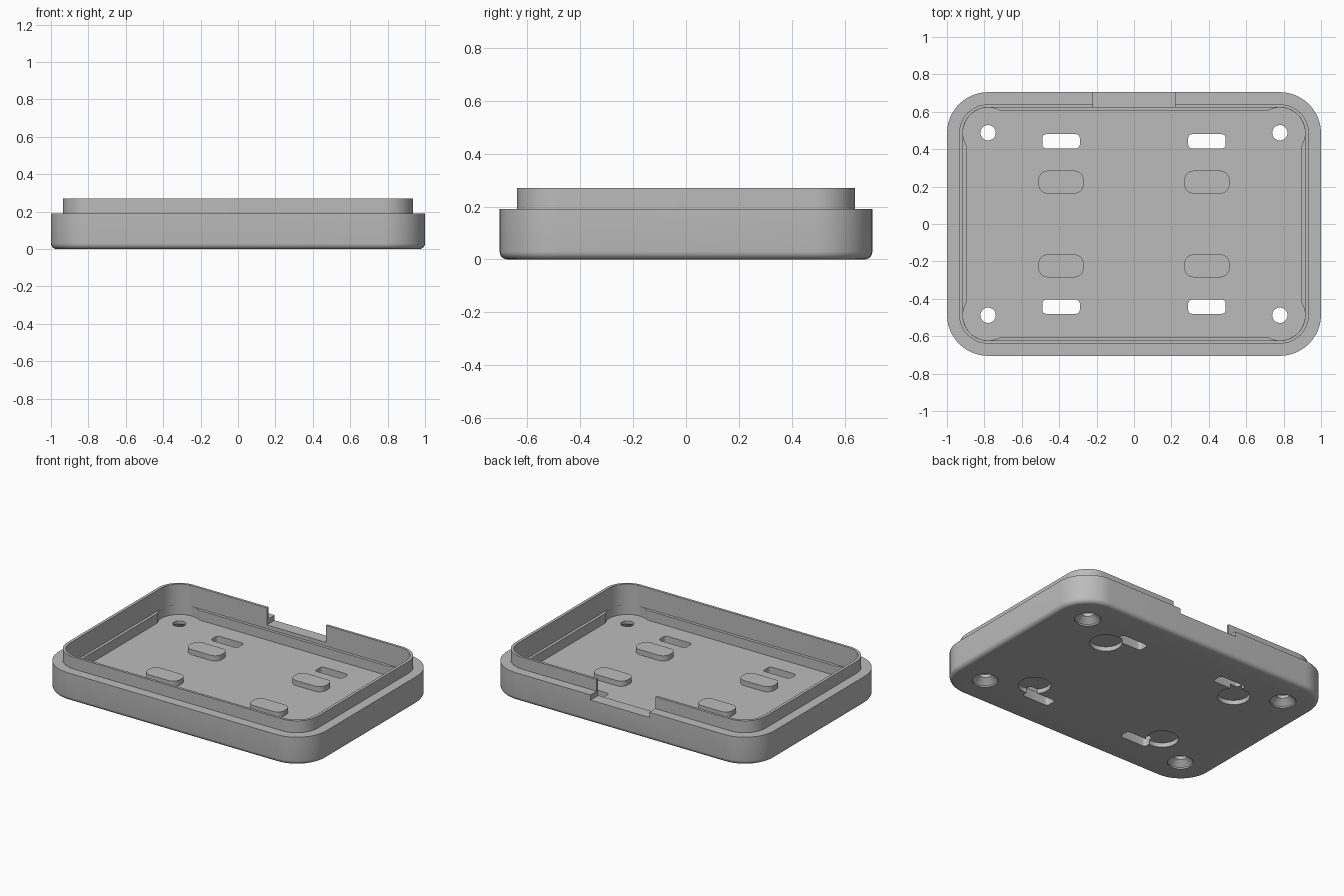
import bpy, bmesh, math

cube = bpy.data.objects.get("Cube")
if cube:
    bpy.data.objects.remove(cube, do_unlink=True)

grey = bpy.data.materials.new("plain grey")
grey.use_nodes = True
COLOUR = (0.5, 0.5, 0.5, 1)
grey.diffuse_color = COLOUR
grey.node_tree.nodes["Principled BSDF"].inputs["Base Color"].default_value = COLOUR


def rounded(hx, hy, r, cx=0, cy=0, steps=12):
    """Outline of a rounded rectangle with half sizes hx, hy."""
    pts = []
    for q, (sx, sy) in enumerate([(1, 1), (-1, 1), (-1, -1), (1, -1)]):
        for i in range(steps + 1):
            a = (q + i / steps) * math.pi / 2
            pts.append((cx + sx * (hx - r) + r * math.cos(a),
                        cy + sy * (hy - r) + r * math.sin(a)))
    return pts


def circle(r, cx, cy, n=40):
    return [(cx + r * math.cos(2 * math.pi * i / n),
             cy + r * math.sin(2 * math.pi * i / n)) for i in range(n)]


def loft(name, layers):
    """Closed solid through stacked (outline, z) layers."""
    bm = bmesh.new()
    rings = [[bm.verts.new((x, y, z)) for x, y in pts] for pts, z in layers]
    for low, high in zip(rings, rings[1:]):
        n = len(low)
        for i in range(n):
            j = (i + 1) % n
            bm.faces.new((low[i], low[j], high[j], high[i]))
    bm.faces.new(rings[0][::-1])
    bm.faces.new(rings[-1])
    mesh = bpy.data.meshes.new(name)
    bm.to_mesh(mesh)
    bm.free()
    mesh.materials.append(grey)
    obj = bpy.data.objects.new(name, mesh)
    bpy.context.collection.objects.link(obj)
    return obj


def prism(name, outline, z0, z1):
    return loft(name, [(outline, z0), (outline, z1)])


def combine(body, tool, operation):
    """Apply a boolean and remove the tool."""
    tool.hide_render = True
    mod = body.modifiers.new("boolean", "BOOLEAN")
    mod.operation, mod.solver, mod.object = operation, "EXACT", tool
    bpy.context.view_layer.objects.active = body
    bpy.ops.object.modifier_apply(modifier=mod.name)
    bpy.data.objects.remove(tool, do_unlink=True)


HX, HY, R = 1.0, 0.705, 0.22
SHELF, RIM, LEDGE, FLOOR, PAD = 0.19, 0.27, 0.13, 0.065, 0.10
MIRRORS = [(sx, sy) for sx in (-1, 1) for sy in (-1, 1)]

# Outer shell with a rounded bottom edge
FILLET = 0.03
layers = []
for i in range(6):
    a = i / 5 * math.pi / 2
    inset = FILLET * (1 - math.sin(a))
    layers.append((rounded(HX - inset, HY - inset, R - inset), FILLET * (1 - math.cos(a))))
layers.append((rounded(HX, HY, R), SHELF))
tray = loft("tray", layers)

# Raised lip
combine(tray, prism("lip", rounded(0.935, 0.64, 0.155), 0.1, RIM), "UNION")

# Hollow: wide above the ledge, narrower below with round corner pockets
combine(tray, prism("upper_hollow", rounded(0.915, 0.623, 0.135), LEDGE, 0.4), "DIFFERENCE")
combine(tray, prism("lower_hollow", rounded(0.896, 0.603, 0.15), FLOOR, 0.2), "DIFFERENCE")
for sx, sy in MIRRORS:
    pocket = circle(0.1345, sx * 0.78, sy * 0.488, 48)
    combine(tray, prism("corner_pocket", pocket, FLOOR, 0.2), "DIFFERENCE")

# Cable notch in the back wall
combine(tray, prism("notch", rounded(0.22, 0.1, 0.001, 0, 0.71, 1), 0.155, 0.4), "DIFFERENCE")

for sx, sy in MIRRORS:
    # Countersunk screw hole
    hx, hy = sx * 0.78, sy * 0.488
    wide, narrow = circle(0.08, hx, hy), circle(0.041, hx, hy)
    combine(tray, loft("screw_hole", [(wide, -0.05), (wide, 0.01), (narrow, 0.045),
                                      (narrow, 0.12)]), "DIFFERENCE")
    # Mounting slot
    slot = rounded(0.1, 0.038, 0.02, sx * 0.39, sy * 0.442, 5)
    combine(tray, prism("slot", slot, -0.05, 0.12), "DIFFERENCE")
    # Shallow round recess underneath
    disc = circle(0.1, sx * 0.51, sy * 0.34)
    combine(tray, prism("recess", disc, -0.05, 0.03), "DIFFERENCE")
    # Raised pad on the floor
    pad = rounded(0.121, 0.061, 0.05, sx * 0.39, sy * 0.224, 8)
    combine(tray, prism("pad", pad, 0.05, PAD), "UNION")

# Smooth the curved walls, keep the edges sharp
bpy.ops.object.select_all(action="DESELECT")
tray.select_set(True)
bpy.context.view_layer.objects.active = tray
bpy.ops.object.shade_smooth_by_angle(angle=math.radians(30))
